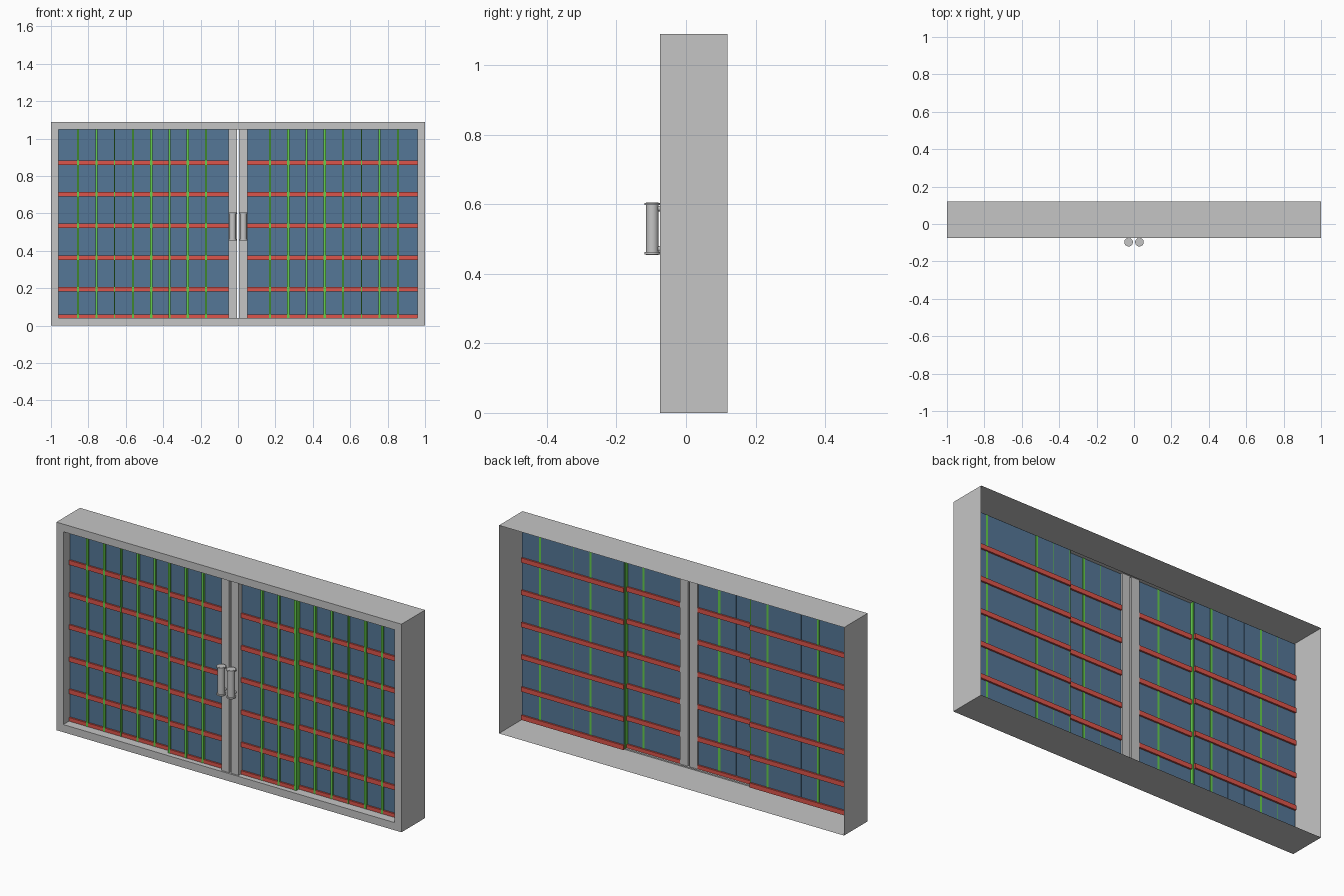
import bpy
import bmesh
from mathutils import Matrix

cube = bpy.data.objects.get("Cube")
if cube:
    bpy.data.objects.remove(cube, do_unlink=True)


def material(name, rgb):
    mat = bpy.data.materials.new(name)
    mat.use_nodes = True
    colour = (*rgb, 1)
    mat.diffuse_color = colour
    mat.node_tree.nodes["Principled BSDF"].inputs["Base Color"].default_value = colour
    return mat


GREY = material("frame grey", (0.56, 0.56, 0.56))
BLUE = material("glass blue", (0.09, 0.185, 0.31))
RED = material("bar red", (0.72, 0.09, 0.07))
GREEN = material("bar green", (0.13, 0.62, 0.07))

HEIGHT, FRONT, BACK, LIP = 1.09, -0.075, 0.12, 0.04
INNER_Y, OUTER_Y = -0.036, -0.016  # inner panels stand ahead of the outer ones


def finish(bm, name, mat, smooth=False):
    mesh = bpy.data.meshes.new(name)
    bm.to_mesh(mesh)
    bm.free()
    mesh.materials.append(mat)
    obj = bpy.data.objects.new(name, mesh)
    bpy.context.collection.objects.link(obj)
    if smooth:
        bpy.ops.object.select_all(action='DESELECT')
        obj.select_set(True)
        bpy.context.view_layer.objects.active = obj
        bpy.ops.object.shade_smooth_by_angle()
    return obj


def box(name, mat, x, y, z):
    bm = bmesh.new()
    size = [b - a for a, b in (x, y, z)]
    centre = [(a + b) / 2 for a, b in (x, y, z)]
    bmesh.ops.create_cube(bm, size=1, matrix=Matrix.Translation(centre) @ Matrix.Diagonal((*size, 1)))
    return finish(bm, name, mat)


def rod(name, mat, centre, radius, length, axis='Z'):
    bm = bmesh.new()
    turn = Matrix() if axis == 'Z' else Matrix.Rotation(1.5707963, 4, 'X')
    bmesh.ops.create_cone(bm, cap_ends=True, segments=24, radius1=radius, radius2=radius,
                          depth=length, matrix=Matrix.Translation(centre) @ turn)
    return finish(bm, name, mat, smooth=True)


# Frame: open-backed shell with a front lip and a short inner reveal
bm = bmesh.new()
rings = []
for inset, y in ((0, BACK), (0, FRONT), (LIP, FRONT), (LIP, OUTER_Y + 0.004)):
    x, low, high = 1 - inset, inset, HEIGHT - inset
    rings.append([bm.verts.new(p) for p in ((-x, y, low), (x, y, low), (x, y, high), (-x, y, high))])
for a, b in zip(rings, rings[1:]):
    for i in range(4):
        j = (i + 1) % 4
        bm.faces.new((a[i], a[j], b[j], b[i]))
bmesh.ops.recalc_face_normals(bm, faces=bm.faces)
finish(bm, "window_frame", GREY)

bottom, top = LIP, HEIGHT - LIP
bar_x = [0.171 + 0.0977 * i for i in range(8)]
STEP = 2  # green bar where the inner panel meets the outer one

for side, s in (("left", 1), ("right", -1)):
    def span(a, b):
        return tuple(sorted((s * a, s * b)))

    # Meeting stile
    box(side + "_stile", GREY, span(0.005, 0.05), (-0.066, -0.022), (bottom, top))

    # Glass strips between the vertical bars
    edges = [0.045] + bar_x + [0.96]
    for i, (a, b) in enumerate(zip(edges, edges[1:])):
        y = INNER_Y if i <= STEP else OUTER_Y
        box(f"{side}_glass_{i + 1}", BLUE, span(a + 0.001, b - 0.001), (y - 0.003, y + 0.003), (bottom, top))

    # Horizontal red bars on both panels
    for panel, y, a, b in (("inner", INNER_Y, 0.048, bar_x[STEP]), ("outer", OUTER_Y, bar_x[STEP], 0.96)):
        for i in range(6):
            z = max(0.195 + 0.169 * (i - 1), 0.047)
            box(f"{side}_{panel}_red_bar_{i + 1}", RED, span(a, b), (y - 0.012, y + 0.012),
                (z - 0.012, z + 0.012))

    # Vertical green bars: every third shows through at the back
    for i, x in enumerate(bar_x):
        y = INNER_Y if i <= STEP else OUTER_Y
        rear = 0.005 if i % 3 == (1 if s > 0 else 0) else 0.002
        if i == STEP:
            rear = OUTER_Y - INNER_Y
        w = 0.003 if i == 5 else 0.006
        box(f"{side}_green_bar_{i + 1}", GREEN, (s * x - w, s * x + w), (y - 0.0135, y + rear), (bottom, top))

    # Pull handle with end caps and mounting stubs
    hx, hy = s * 0.029, -0.097
    rod(side + "_handle_grip", GREY, (hx, hy, 0.53), 0.018, 0.15)
    for end, z, stub in (("lower", 0.459, 0.472), ("upper", 0.601, 0.588)):
        rod(f"{side}_handle_{end}_cap", GREY, (hx, hy, z), 0.023, 0.007)
        rod(f"{side}_handle_{end}_stub", GREY, (hx, -0.077, stub), 0.008, 0.03, 'Y')
